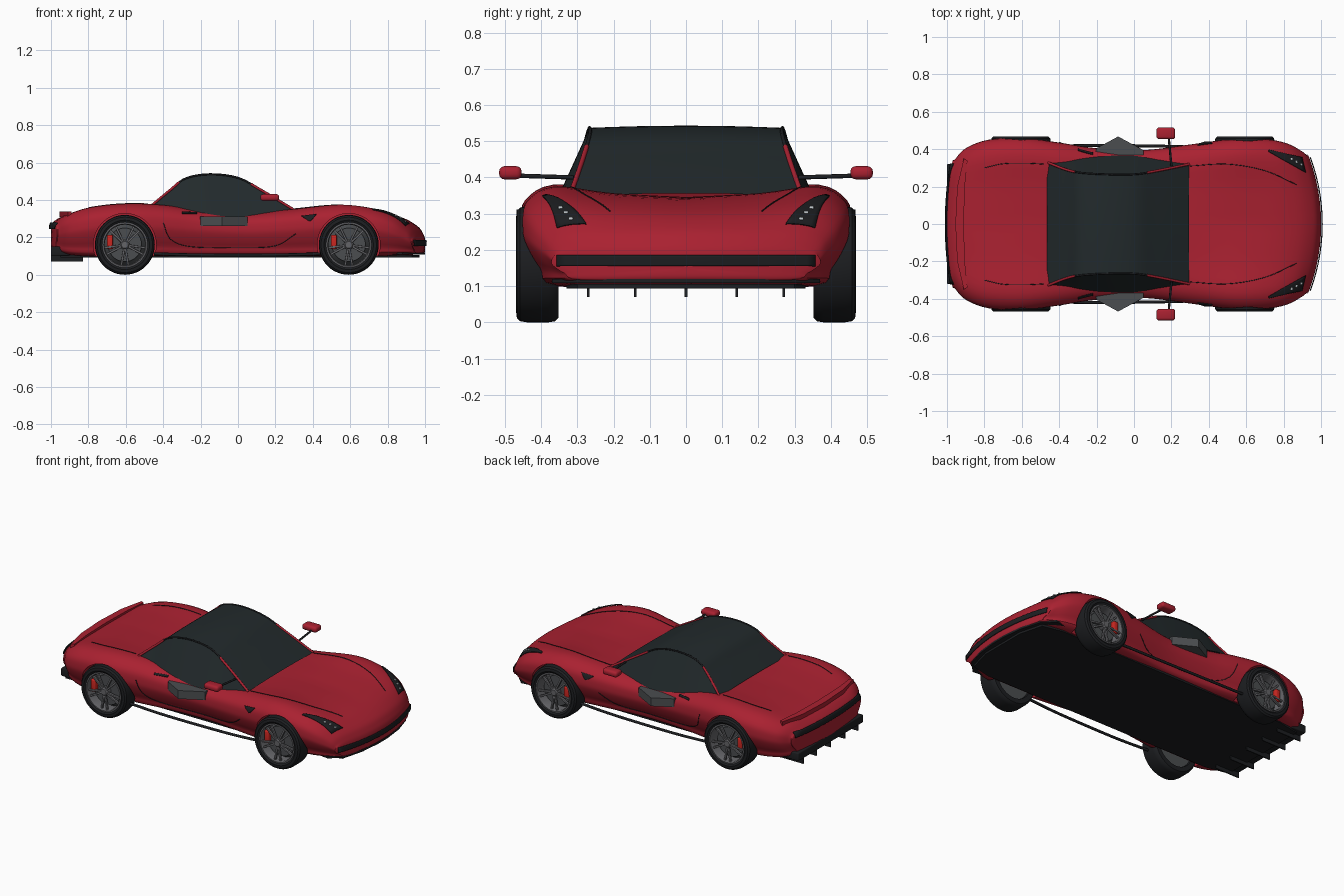
import bpy, bmesh, math
from mathutils import Vector, Matrix
from mathutils.bvhtree import BVHTree

if "Cube" in bpy.data.objects:
    bpy.data.objects.remove(bpy.data.objects["Cube"])

def mat(name, rgb):
    m = bpy.data.materials.new(name)
    m.diffuse_color = (*rgb, 1)
    m.use_nodes = True
    m.node_tree.nodes["Principled BSDF"].inputs["Base Color"].default_value = m.diffuse_color
    return m

RED = mat("red_paint", (0.4, 0.015, 0.03))
GLASS = mat("dark_glass", (0.016, 0.023, 0.025))
BLACK = mat("black_trim", (0.012, 0.013, 0.015))
RIM = mat("rim_grey", (0.13, 0.13, 0.14))
VENT = mat("vent_grey", (0.07, 0.075, 0.08))
CALIPER = mat("caliper_red", (0.6, 0.02, 0.015))
LAMP = mat("lamp_white", (0.6, 0.65, 0.68))

def finish(name, bm, col, mirror=False, angle=35):
    bmesh.ops.recalc_face_normals(bm, faces=bm.faces)
    me = bpy.data.meshes.new(name)
    bm.to_mesh(me)
    bm.free()
    ob = bpy.data.objects.new(name, me)
    bpy.context.collection.objects.link(ob)
    me.materials.append(col)
    bpy.ops.object.select_all(action='DESELECT')
    ob.select_set(True)
    bpy.context.view_layer.objects.active = ob
    bpy.ops.object.shade_smooth_by_angle(angle=math.radians(angle))
    if mirror:
        m = ob.modifiers.new("mirror", 'MIRROR')
        m.use_axis = (False, True, False)
    return ob

def catmull(pts, n):
    P = [Vector(p) for p in pts]
    P = [2 * P[0] - P[1]] + P + [2 * P[-1] - P[-2]]
    out = []
    for i in range(1, len(P) - 2):
        a, b, c, d = P[i - 1:i + 3]
        for k in range(n):
            t = k / n
            out.append(b + 0.5 * t * ((c - a) + t * ((2 * a - 5 * b + 4 * c - d) + t * (3 * b - a - 3 * c + d))))
    return out + [P[-2]]

def skin(name, rows, col, loop_row=False, loop_all=False, caps=False, mirror=False, angle=35):
    bm = bmesh.new()
    V = [[bm.verts.new(p) for p in r] for r in rows]
    n, m = len(V), len(V[0])
    for i in range(n if loop_all else n - 1):
        for j in range(m if loop_row else m - 1):
            a, b = V[i], V[(i + 1) % n]
            bm.faces.new((a[j], a[(j + 1) % m], b[(j + 1) % m], b[j]))
    if caps:
        bm.faces.new(V[0])
        bm.faces.new(V[-1])
    bmesh.ops.remove_doubles(bm, verts=bm.verts, dist=1e-5)
    return finish(name, bm, col, mirror, angle)

def boxes(name, items, col, bevel=0, mirror=False):
    # items: (matrix origin, local centre, size)
    bm = bmesh.new()
    for M, c, s in items:
        bmesh.ops.create_cube(bm, size=1, matrix=M @ Matrix.Translation(c) @ Matrix.Diagonal((*s, 1)))
    if bevel:
        bmesh.ops.bevel(bm, geom=bm.edges[:], offset=bevel, segments=3, affect='EDGES', profile=0.5)
    return finish(name, bm, col, mirror)

def plate(name, outline, z0, z1, col, mirror=False):
    return skin(name, [[(x, y, z) for x, y in outline] for z in (z0, z1)], col, True, caps=True, mirror=mirror)

def lathe(name, prof, cx, cz, col, closed=False, mirror=True):
    rows = []
    for k in range(48):
        a = 2 * math.pi * k / 48
        rows.append([(cx + r * math.cos(a), y, cz + r * math.sin(a)) for r, y in prof])
    return skin(name, rows, col, closed, True, mirror=mirror)

def tube(name, pts, r, col):
    cu = bpy.data.curves.new(name, 'CURVE')
    cu.dimensions = '3D'
    cu.bevel_depth, cu.bevel_resolution, cu.use_fill_caps = r, 2, True
    sp = cu.splines.new('POLY')
    sp.points.add(len(pts) - 1)
    for p, q in zip(sp.points, pts):
        p.co = (*q, 1)
    cu.materials.append(col)
    bpy.context.collection.objects.link(bpy.data.objects.new(name, cu))

# Body: lofted sections (x, half width, bottom, fender top, centre top)
stations = [(-1, .01, .2, .21, .21), (-1, .31, .15, .26, .26), (-.985, .345, .13, .285, .285), (-.93, .405, .11, .32, .315),
            (-.8, .45, .1, .36, .345), (-.6, .46, .1, .38, .36), (-.4, .435, .1, .372, .36), (-.2, .405, .1, .345, .35),
            (.05, .395, .1, .33, .34), (.3, .425, .1, .35, .345), (.55, .456, .1, .375, .345), (.75, .452, .1, .352, .335),
            (.88, .428, .105, .31, .305), (.96, .39, .11, .255, .26), (.99, .365, .115, .215, .22), (1, .34, .125, .185, .19),
            (1, .01, .15, .16, .16)]
rows = []
for x, w, zb, zt, zc in catmull(stations, 5):
    h = zt - zb
    half = catmull([(0, zb), (.78 * w, zb), (.9 * w, zb + .2 * h), (.98 * w, zb + .45 * h), (w, zb + .63 * h),
                    (.965 * w, zb + .85 * h), (.8 * w, zt), (.45 * w, zt * .4 + zc * .6), (0, zc)], 4)
    bow = (.5 if x > 0 else -.25) * x ** 4
    ring = [(x - bow * y * y, y, z) for y, z in half]
    rows.append(ring + [(a, -b, c) for a, b, c in ring[-2:0:-1]])
body = skin("body_shell", rows, RED, True, caps=True)
bvh = BVHTree.FromPolygons([v.co for v in body.data.vertices], [p.vertices for p in body.data.polygons])

# Wheel arches cut from the body
WHEELS = {"rear": -.605, "front": .592}
for end, wx in WHEELS.items():
    for s in (-1, 1):
        bm = bmesh.new()
        bmesh.ops.create_cone(bm, cap_ends=True, segments=48, radius1=.168, radius2=.168, depth=.3,
                              matrix=Matrix.Translation((wx, s * .49, .16)) @ Matrix.Rotation(math.pi / 2, 4, 'X'))
        cut = finish("arch_cutter", bm, RED)
        cut.hide_render = True
        bo = body.modifiers.new("arch", 'BOOLEAN')
        bo.operation, bo.solver, bo.object = 'DIFFERENCE', 'EXACT', cut
        bpy.context.view_layer.objects.active = body
        bpy.ops.object.modifier_apply(modifier=bo.name)
        bpy.data.objects.remove(cut)
bpy.ops.object.select_all(action='DESELECT')
body.select_set(True)
bpy.ops.object.shade_smooth_by_angle(angle=math.radians(35))

# Panels and lines laid onto the body by projection
def project(p, d, off):
    hit, nor, _, _ = bvh.ray_cast(Vector(p), Vector(d))
    if hit is None:
        return Vector(p)
    if nor.dot(Vector(d)) > 0:
        nor = -nor
    return hit + nor * off

def patch(name, corners, d, col, off=.004, n=10, mirror=True):
    a, b, c, e = [Vector(q) for q in corners]
    g = [[project(a.lerp(b, i / n).lerp(e.lerp(c, i / n), j / 6), d, off) for j in range(7)] for i in range(n + 1)]
    ob = skin(name, g, col, mirror=mirror)
    ob.modifiers.new("thickness", 'SOLIDIFY').thickness = .005
    ob.modifiers["thickness"].offset = 0

DOWN, IN = (0, 0, -1), (0, 1, 0)
patch("headlight", [(.72, -.395, 1), (.895, -.355, 1), (.915, -.275, 1), (.72, -.385, 1)], DOWN, BLACK)
patch("front_grille", [(2, -.355, .155), (2, .355, .155), (2, .355, .185), (2, -.355, .185)], (-1, 0, 0), BLACK, .006, 30, False)
patch("rear_light_strip", [(-2, -.32, .245), (-2, .32, .245), (-2, .32, .275), (-2, -.32, .275)], (1, 0, 0), BLACK, .008, 30, False)
patch("fender_vent", [(.34, -1, .312), (.42, -1, .322), (.39, -1, .287), (.38, -1, .287)], IN, BLACK)
patch("door_handle", [(-.3, -1, .325), (-.22, -1, .323), (-.22, -1, .331), (-.3, -1, .333)], IN, BLACK)
for s in (-1, 1):
    for k in range(3):
        p = project((.84 + .025 * k, s * (.345 - .014 * k), 1), DOWN, .006)
        boxes("headlight_bulb", [(Matrix.Translation(p), (0, 0, 0), (.013, .013, .008))], LAMP, .003)
    lines = {"hood_seam": ([(.3, .31), (.5, .32), (.7, .285), (.87, .21)], 0),
             "rear_deck_seam": ([(-.8, .3), (-.7, .322), (-.58, .325), (-.48, .32)], 0),
             "door_seam": ([(-.4, .28), (-.36, .19), (-.25, .15), (0, .145), (.2, .155), (.31, .22)], 1)}
    for nm, (pts, side) in lines.items():
        pts = [project((u, s, v), (0, -s, 0), .001) if side else project((u, s * v, 1), DOWN, .001) for u, v in catmull(pts, 6)]
        tube(nm, pts, .002, BLACK)

# Cabin: (x, roof half width, roof z, base half width, base z)
cab = [(-.465, .33, .368, .335, .35), (-.36, .29, .455, .352, .33), (-.28, .274, .515, .365, .315), (-.15, .266, .537, .372, .305),
       (0, .266, .518, .367, .305), (.12, .284, .455, .35, .315), (.295, .32, .35, .325, .335)]
cabin = catmull(cab, 5)
rows = []
for x, yt, zt, yb, zb in cabin:
    half = [(x, yb + (yt - yb) * t, zb + (zt - zb) * t) for t in (0, .33, .66, 1)]
    half += [(x, yt * k, zt + .006 * (1 - k * k)) for k in (.75, .5, .25, 0)]
    rows.append(half + [(a, -b, c) for a, b, c in half[-2::-1]])
skin("cabin_glass", rows, GLASS, angle=30)
for s in (-1, 1):
    edge = [(c[0], s * c[1], c[2]) for c in cabin]
    tube("windscreen_pillar", edge[23:], .007, RED)
    tube("rear_pillar", edge[:9], .007, RED)
    tube("roof_rail", edge[8:24], .005, BLACK)

# Door mirrors, side scoops, sills
I = Matrix.Identity(4)
boxes("door_mirror", [(I, (.17, -.485, .413), (.1, .062, .036))], RED, .014, True)
for s in (-1, 1):
    tube("mirror_stalk", [(.2, s * .31, .4), (.185, s * .47, .405)], .006, BLACK)
    tube("side_sill", catmull([(-.45, s * .415, .112), (-.2, s * .42, .106), (.2, s * .415, .106), (.44, s * .405, .112)], 6), .008, BLACK)
plate("side_scoop", [(-.21, -.37), (-.2, -.405), (-.085, -.468), (.05, -.395), (.05, -.37)], .26, .312, VENT, True)

# Underfloor, splitter, diffuser, tail lip
floor = [(-.95, -.3), (-.8, -.33), (.8, -.33), (.93, -.3), (.97, -.15)]
plate("underfloor", floor + [(x, -y) for x, y in floor[::-1]], .093, .106, BLACK)
split = [(.8, -.36), (.88, -.37), (.95, -.3), (.985, -.18), (1, -.05)]
plate("front_splitter", split + [(x, -y) for x, y in split[::-1]], .108, .12, BLACK)
boxes("rear_diffuser", [(I, (-.95, 0, .127), (.1, .64, .05))], BLACK, .006)
boxes("diffuser_fins", [(I, (-.915, y, .1), (.17, .007, .06)) for y in (-.27, -.14, 0, .14, .27)], BLACK)
lip = [(-.91, -.35), (-.945, -.2), (-.955, 0), (-.945, .2), (-.91, .35), (-.89, .34), (-.905, .2), (-.91, 0), (-.905, -.2), (-.89, -.34)]
plate("tail_lip", lip, .31, .337, RED)

# Wheels
for end, wx in WHEELS.items():
    lathe(end + "_tyre", [(.118, -.46), (.132, -.469), (.148, -.467), (.157, -.458), (.16, -.44), (.16, -.38), (.157, -.362),
                          (.148, -.352), (.12, -.352), (.116, -.37)], wx, .16, BLACK, True)
    lathe(end + "_rim", [(.108, -.455), (.113, -.465), (.121, -.464), (.12, -.37), (.11, -.37)], wx, .16, RIM, True)
    lathe(end + "_brake_disc", [(0, -.425), (.09, -.425), (.09, -.415), (.116, -.38), (.116, -.365), (0, -.365)], wx, .16, VENT)
    lathe(end + "_hub", [(0, -.462), (.018, -.462), (.026, -.454), (.026, -.42)], wx, .16, RIM)
    C = Matrix.Translation((wx, 0, .16))
    spokes = [(C @ Matrix.Rotation(2 * math.pi * k / 5 + math.pi / 2 + d, 4, 'Y'), (.065, -.45, 0), (.1, .014, .011))
              for k in range(5) for d in (-.17, .17)]
    boxes(end + "_spokes", spokes, RIM, .002, True)
    boxes(end + "_caliper", [(C, (-.08, -.438, .015), (.032, .03, .075))], CALIPER, .006, True)
